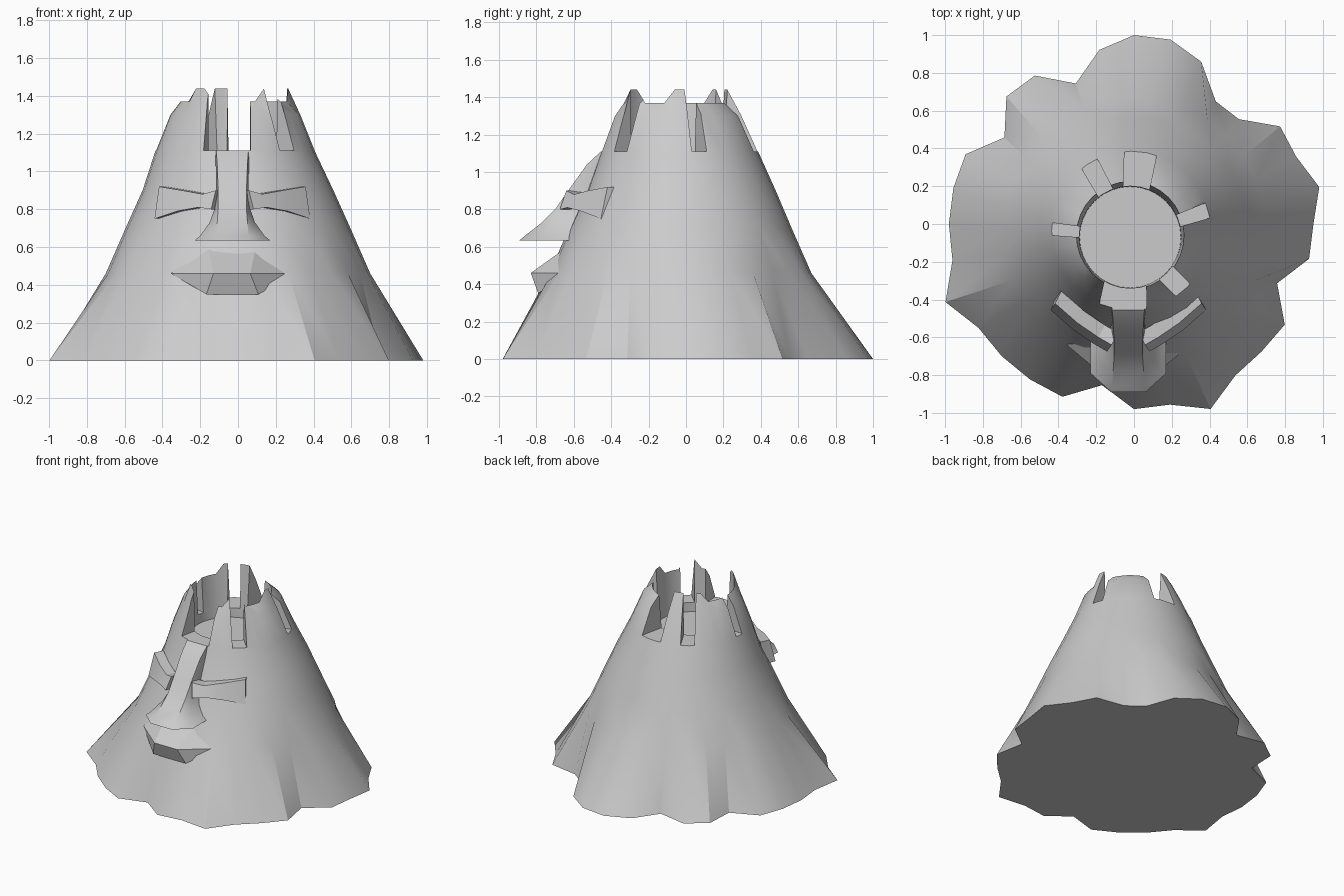
import bpy, bmesh, math
from mathutils import Vector, Matrix

if "Cube" in bpy.data.objects:
    bpy.data.objects.remove(bpy.data.objects["Cube"])

stone = bpy.data.materials.new("grey stone")
stone.diffuse_color = (0.6, 0.6, 0.6, 1)
stone.use_nodes = True
stone.node_tree.nodes["Principled BSDF"].inputs["Base Color"].default_value = stone.diffuse_color


def finish(name, bm):
    bmesh.ops.recalc_face_normals(bm, faces=bm.faces)
    me = bpy.data.meshes.new(name)
    bm.to_mesh(me)
    bm.free()
    me.materials.append(stone)
    ob = bpy.data.objects.new(name, me)
    bpy.context.collection.objects.link(ob)
    return ob


def loft(name, rings):
    """Skin closed rings of points and cap both ends."""
    bm = bmesh.new()
    vs = [[bm.verts.new(p) for p in r] for r in rings]
    n = len(rings[0])
    for a, b in zip(vs, vs[1:]):
        for i in range(n):
            bm.faces.new((a[i], a[(i + 1) % n], b[(i + 1) % n], b[i]))
    bm.faces.new(vs[0])
    bm.faces.new(vs[-1])
    return finish(name, bm)


def smooth(ob, deg):
    bpy.ops.object.select_all(action='DESELECT')
    ob.select_set(True)
    bpy.context.view_layer.objects.active = ob
    bpy.ops.object.shade_smooth_by_angle(angle=math.radians(deg))


# Mountain: ragged base outline, round rings above, knife-edged rim, hollow crater
N = 32
base = [1.0, .995, .93, .78, .785, .93, .93, 1.0, .95, .945, .82, .96, .955, .965, 1.06, .975,
        .98, .87, .99, .99, .99, .99, 1.08, .98, .98, .975, .965, .825, .955, .945, .805, .94]
dirs = [(math.sin(2 * math.pi * i / N), math.cos(2 * math.pi * i / N)) for i in range(N)]


def circle(cx, cy, r, z):
    return [(cx + r * s, cy + r * c, z) for s, c in dirs]


rings = [[(r * s, r * c, 0) for r, (s, c) in zip(base, dirs)]]
for cx, cy, r, z in ((0, -.03, .7, .46), (0, -.03, .595, .7), (0, -.025, .505, .9),
                     (-.015, -.035, .425, 1.1), (-.015, -.045, .345, 1.3)):
    rings.append(circle(cx, cy, r, z))
tall = {28, 29, 30, 31, 0, 7, 8, 12, 13, 19, 20}       # rim peaks
rings.append([(x, y, 1.44 if i in tall else 1.37)
              for i, (x, y, z) in enumerate(circle(-.02, -.06, .285, 1.37))])
rings.append(circle(-.02, -.07, .27, 1.1))
rings.append(circle(-.02, -.07, .268, 1.04))
mountain = loft("mountain", rings)

# Notches cut through the crater rim: angle, inner width, outer width
for ang, w0, w1 in ((83, .12, .18), (119, .08, .10), (19, .05, .09),
                    (174, .05, .07), (264, .20, .28), (-45, .10, .10)):
    rot = Matrix.Translation((-.02, -.07, 0)) @ Matrix.Rotation(math.radians(ang), 4, 'Z')
    cut = loft("notch_cutter", [[rot @ Vector(p) for p in
               ((.15, -w0 / 2, z), (.5, -w1 / 2, z), (.5, w1 / 2, z), (.15, w0 / 2, z))]
               for z in (1.11, 1.6)])
    mod = mountain.modifiers.new("notch", 'BOOLEAN')
    mod.operation, mod.solver, mod.object = 'DIFFERENCE', 'EXACT', cut
    bpy.context.view_layer.objects.active = mountain
    bpy.ops.object.modifier_apply(modifier=mod.name)
    bpy.data.objects.remove(cut)
smooth(mountain, 32)

# Nose: z, side half width, front half width, back y, side y, front y
CX = -.03
nose = []
for z, w, f, yb, ys, yf in ((.635, .2, .09, -.60, -.79, -.89), (.66, .17, .085, -.58, -.78, -.86),
                            (.73, .12, .08, -.55, -.70, -.77), (.80, .095, .075, -.50, -.62, -.70),
                            (.90, .085, .075, -.45, -.57, -.63), (1.04, .088, .08, -.38, -.48, -.53),
                            (1.11, .09, .085, -.36, -.42, -.455)):
    nose.append([(CX - w, yb, z), (CX - w, ys, z), (CX - f, yf, z),
                 (CX + f, yf, z), (CX + w, ys, z), (CX + w, yb, z)])
smooth(loft("nose", nose), 32)

# Eyes: bow-shaped bars, sections given as x, y of the front, bottom z, top z
for side, name in ((1, "right_eye"), (-1, "left_eye")):
    secs = []
    for x, y, z0, z1 in ((.10, -.665, .80, .90), (.17, -.625, .81, .88),
                         (.28, -.55, .79, .90), (.40, -.445, .75, .92)):
        secs.append([(CX + side * (x + .012), y - .01, z0), (CX + side * (x - .012), y + .025, z1),
                     (CX + side * (x - .045), y + .09, z1), (CX + side * (x - .03), y + .09, z0)])
    smooth(loft(name, secs), 20)

# Mouth: overhanging upper lip wedge running down to the chin
bm = bmesh.new()
for p in ((-.33, -.64, .46), (-.12, -.83, .46), (.06, -.83, .46), (.28, -.64, .46),
          (-.155, -.79, .35), (.10, -.79, .35), (-.15, -.62, .61), (.09, -.62, .61),
          (-.1, -.5, .46), (.06, -.5, .46)):
    bm.verts.new((CX + .03 + p[0] * 1.08, p[1], p[2]))
bmesh.ops.convex_hull(bm, input=bm.verts)
smooth(finish("mouth", bm), 25)
